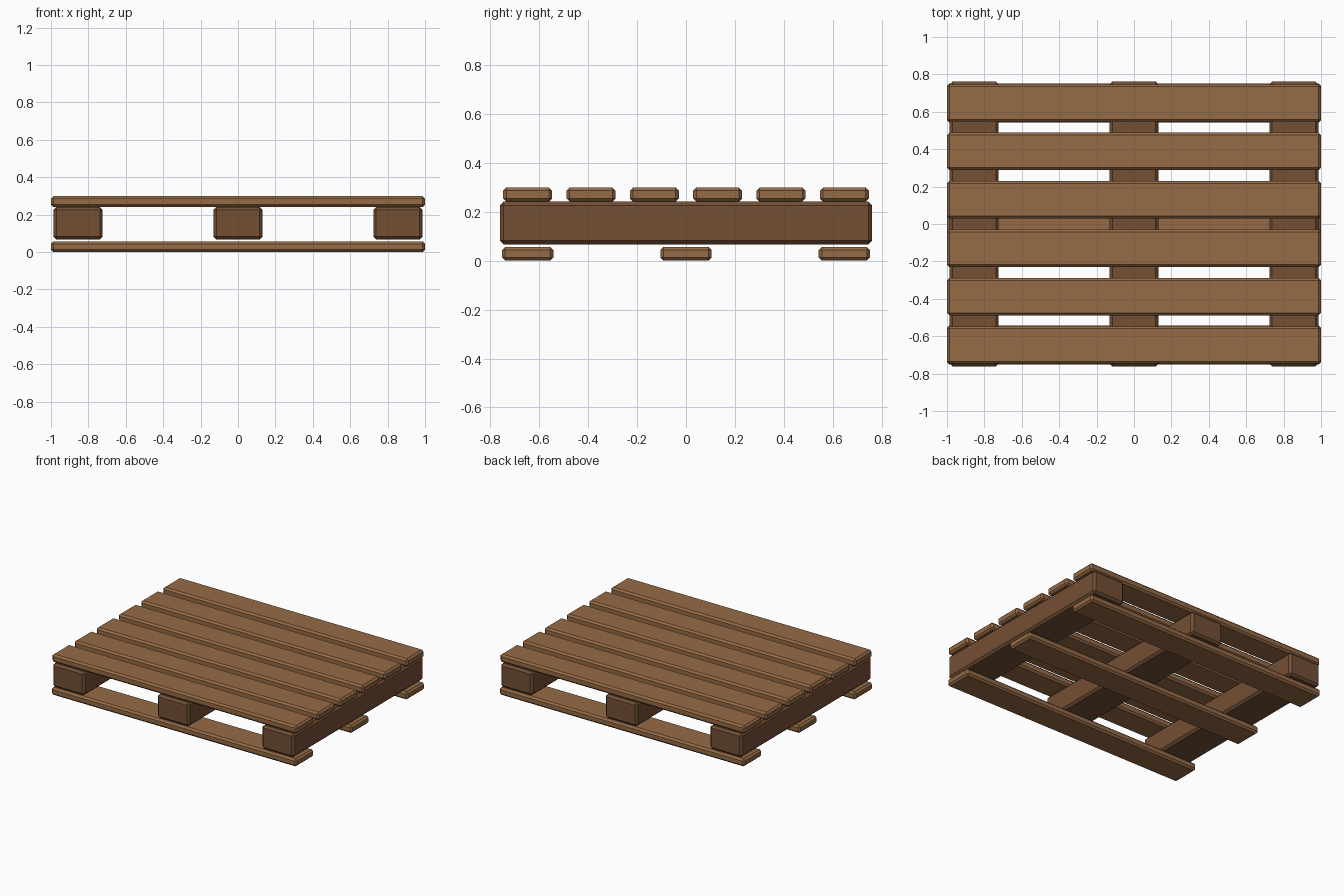
import bpy, bmesh

if "Cube" in bpy.data.objects:
    bpy.data.objects.remove(bpy.data.objects["Cube"])


def material(name, color):
    m = bpy.data.materials.new(name)
    m.diffuse_color = color
    m.use_nodes = True
    m.node_tree.nodes["Principled BSDF"].inputs["Base Color"].default_value = m.diffuse_color
    return m


board_wood = material("board_wood", (0.30, 0.145, 0.06, 1))
beam_wood = material("beam_wood", (0.175, 0.08, 0.035, 1))


def plank(name, center, size, bevel, mat):
    """Box with single-segment chamfered edges."""
    bm = bmesh.new()
    bmesh.ops.create_cube(bm, size=1)
    bmesh.ops.scale(bm, vec=size, verts=bm.verts)
    bmesh.ops.bevel(bm, geom=bm.edges[:], offset=bevel, segments=1,
                    profile=0.5, affect='EDGES')
    me = bpy.data.meshes.new(name)
    bm.to_mesh(me)
    bm.free()
    me.materials.append(mat)
    ob = bpy.data.objects.new(name, me)
    ob.location = center
    bpy.context.collection.objects.link(ob)


# six deck boards across the top
for i in range(6):
    plank(f"deck_board_{i + 1}", (0, (i - 2.5) * 0.2588, 0.27),
          (2.0, 0.2, 0.058), 0.013, board_wood)

# three long beams running front to back
for i in (-1, 0, 1):
    plank(f"beam_{i + 2}", (i * 0.855, 0, 0.154),
          (0.262, 1.522, 0.174), 0.015, beam_wood)

# three bottom runners
for i in (-1, 0, 1):
    plank(f"bottom_board_{i + 2}", (0, i * 0.647, 0.028),
          (2.0, 0.21, 0.056), 0.013, board_wood)
